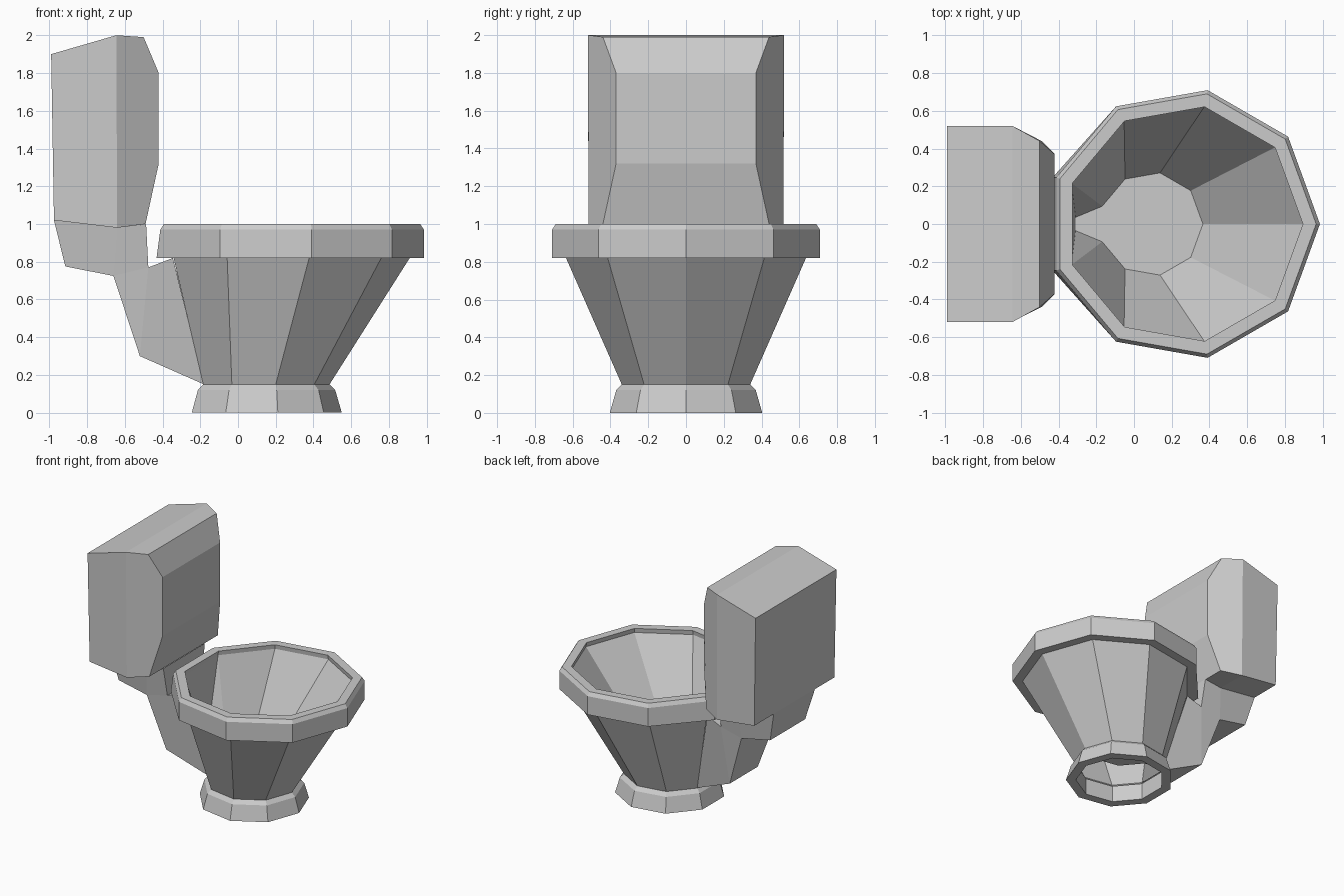
import bpy
import bmesh
from math import cos, sin, radians

if "Cube" in bpy.data.objects:
    bpy.data.objects.remove(bpy.data.objects["Cube"])

N = 9       # sides of every round part
REAR = 4    # index of the side facing the tank


def ring(bm, cx, r, z, rear_shift=0.0):
    """Nine-sided loop; the two rear corners may be pushed in x."""
    loop = []
    for i in range(N):
        a = radians(40 * i)
        dx = rear_shift if i in (REAR, REAR + 1) else 0.0
        loop.append(bm.verts.new((cx + r * cos(a) + dx, r * sin(a), z)))
    return loop


def bridge(bm, a, b, skip=()):
    for i in range(N):
        if i not in skip:
            j = (i + 1) % N
            bm.faces.new((a[i], a[j], b[j], b[i]))


def finish(bm, name):
    bmesh.ops.recalc_face_normals(bm, faces=bm.faces)
    mesh = bpy.data.meshes.new(name)
    bm.to_mesh(mesh)
    bm.free()
    obj = bpy.data.objects.new(name, mesh)
    bpy.context.collection.objects.link(obj)
    return obj


def mirrored_block(name, profile, sides, open_edges=()):
    """Side profile of (x, z, half width), mirrored across y = 0."""
    bm = bmesh.new()
    left = [bm.verts.new((x, -w, z)) for x, z, w in profile]
    right = [bm.verts.new((x, w, z)) for x, z, w in profile]
    for idx in sides:
        bm.faces.new([left[i] for i in idx])
        bm.faces.new([right[i] for i in reversed(idx)])
    n = len(profile)
    for i in range(n):
        if i not in open_edges:
            j = (i + 1) % n
            bm.faces.new((left[i], right[i], right[j], left[j]))
    return finish(bm, name)


# Bowl: outer wall, rim, inner lip, inner wall and floor in one shell
bm = bmesh.new()
loops = [ring(bm, *spec) for spec in (
    (0.14, 0.345, 0.15),
    (0.265, 0.645, 0.82),
    (0.265, 0.72, 0.82, -0.02),
    (0.265, 0.72, 0.97),
    (0.265, 0.70, 1.0),
    (0.265, 0.63, 1.0),
    (0.265, 0.635, 0.965))]
for k in range(len(loops) - 1):
    bridge(bm, loops[k], loops[k + 1], skip=(REAR,) if k == 0 else ())
lip = loops[-1]
floor = ring(bm, 0.09, 0.275, 0.30)
bridge(bm, lip, floor, skip=(REAR,))
# drain recess at the back of the floor
d1 = bm.verts.new((-0.31, 0.035, 0.30))
d2 = bm.verts.new((-0.31, -0.035, 0.30))
bm.faces.new((lip[4], d1, floor[4]))
bm.faces.new((lip[4], lip[5], d2, d1))
bm.faces.new((lip[5], floor[5], d2))
bm.faces.new(floor[:5] + [d1, d2] + floor[5:])
finish(bm, "bowl")

# Foot: hollow flared ring
bm = bmesh.new()
loops = [ring(bm, 0.14, r, z) for r, z in (
    (0.345, 0.15), (0.375, 0.12), (0.41, 0.0), (0.335, 0.0), (0.335, 0.135))]
for a, b in zip(loops, loops[1:]):
    bridge(bm, a, b)
finish(bm, "foot")

# Neck and shelf under the tank
mirrored_block("neck", [
    (-0.18, 0.15, 0.118), (-0.52, 0.30, 0.18), (-0.66, 0.725, 0.23),
    (-0.915, 0.775, 0.225), (-0.975, 1.02, 0.265), (-0.64, 0.98, 0.265),
    (-0.487, 1.00, 0.265), (-0.475, 0.77, 0.23), (-0.345, 0.82, 0.22)],
    sides=[(2, 3, 4, 5), (2, 5, 6, 7), (1, 2, 7), (0, 1, 7, 8)],
    open_edges=(4, 5, 8))

# Tank
mirrored_block("tank", [
    (-0.99, 1.90, 0.52), (-0.645, 2.00, 0.52), (-0.50, 1.99, 0.44),
    (-0.42, 1.80, 0.37), (-0.42, 1.32, 0.37), (-0.49, 1.00, 0.44),
    (-0.64, 0.98, 0.515), (-0.975, 1.02, 0.515)],
    sides=[(0, 1, 6, 7), (1, 2, 3, 4, 5, 6)])
